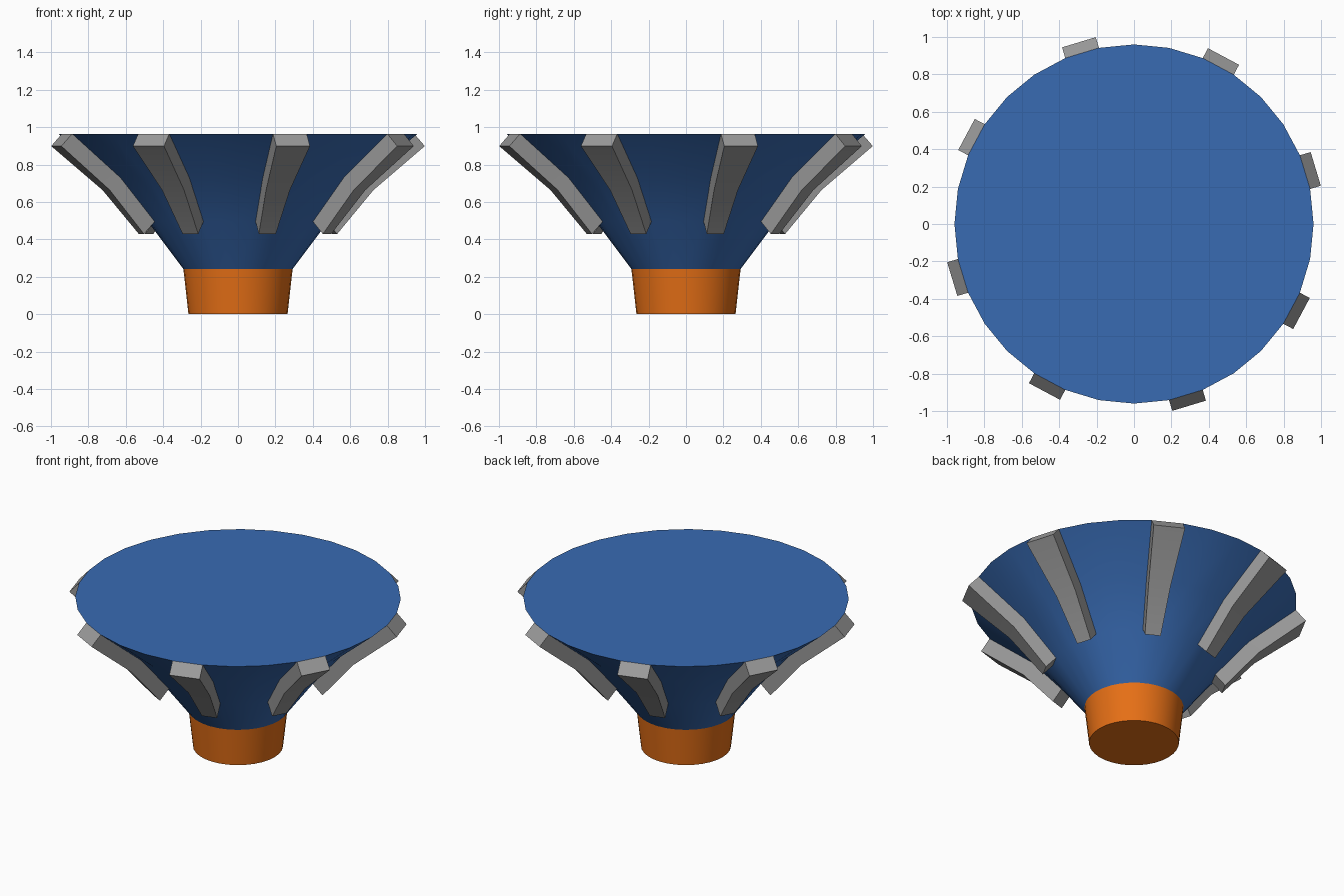
import bpy
import math
from mathutils import Vector

if "Cube" in bpy.data.objects:
    bpy.data.objects.remove(bpy.data.objects["Cube"])

SIDES = 32
FIN_EVERY, FIN_FACE = 4, 1            # one fin on every fourth facet
STEM = [(0.265, 0.0), (0.292, 0.242)]
FLARE = [(0.292, 0.242), (0.482, 0.495), (0.68, 0.73), (0.96, 0.965)]


def material(name, color):
    mat = bpy.data.materials.new(name)
    mat.diffuse_color = color
    mat.use_nodes = True
    mat.node_tree.nodes["Principled BSDF"].inputs["Base Color"].default_value = mat.diffuse_color
    return mat


ORANGE = material("orange", (0.79, 0.16, 0.008, 1))
BLUE = material("blue", (0.04, 0.147, 0.45, 1))
GREY = material("dark_grey", (0.33, 0.33, 0.33, 1))


def polar(r, z, i):
    a = 2 * math.pi * i / SIDES
    return Vector((r * math.cos(a), r * math.sin(a), z))


def make(name, verts, faces, mat):
    mesh = bpy.data.meshes.new(name)
    mesh.from_pydata([tuple(v) for v in verts], [], faces)
    mesh.materials.append(mat)
    obj = bpy.data.objects.new(name, mesh)
    bpy.context.collection.objects.link(obj)
    bpy.ops.object.select_all(action='DESELECT')
    obj.select_set(True)
    bpy.context.view_layer.objects.active = obj
    bpy.ops.object.shade_smooth_by_angle(angle=math.radians(30))
    return obj


def lathe(name, profile, mat, cap, skip=lambda row, i: False):
    """Revolve a profile, closing it at the 'bottom' or 'top' ring."""
    verts = [polar(r, z, i) for r, z in profile for i in range(SIDES)]
    faces = []
    for row in range(len(profile) - 1):
        for i in range(SIDES):
            if not skip(row, i):
                j, a, b = (i + 1) % SIDES, row * SIDES, (row + 1) * SIDES
                faces.append((a + i, a + j, b + j, b + i))
    if cap == 'bottom':
        faces.append(tuple(reversed(range(SIDES))))
    else:
        faces.append(tuple(range(len(verts) - SIDES, len(verts))))
    return make(name, verts, faces, mat)


# Orange stem
lathe("stem", STEM, ORANGE, 'bottom')

# Blue flared bowl, left open beneath the flush fins
lathe("flared_bowl", FLARE, BLUE, 'top',
      lambda row, i: row >= 1 and i % FIN_EVERY == FIN_FACE)

# Grey fins: facet strips pushed outward and down
for n, i in enumerate(range(FIN_FACE, SIDES, FIN_EVERY)):
    push = polar(0.06, -0.066, i + 0.5)
    inner = [polar(r, z, k) for r, z in FLARE[1:] for k in (i, i + 1)]
    verts = inner + [v + push for v in inner]
    faces = [(6, 7, 9, 8), (8, 9, 11, 10),      # outer
             (0, 1, 7, 6), (4, 10, 11, 5),      # ends
             (0, 6, 8, 2), (2, 8, 10, 4),       # sides
             (1, 3, 9, 7), (3, 5, 11, 9)]
    make(f"fin_{n + 1}", verts, faces, GREY)
